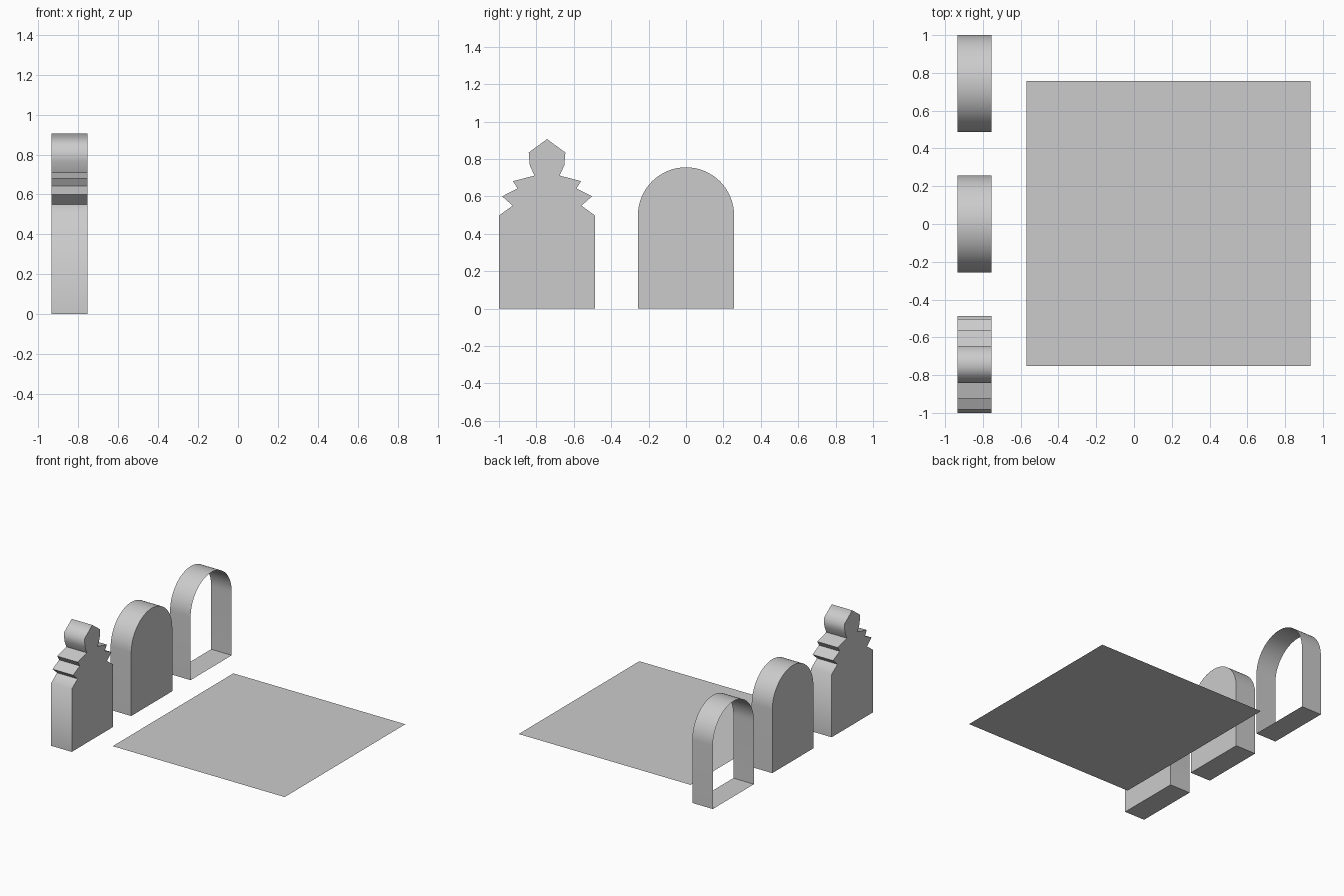
import bpy, math

if "Cube" in bpy.data.objects:
    bpy.data.objects.remove(bpy.data.objects["Cube"])

X0, X1 = -0.935, -0.755   # shared thickness span of the three uprights


def make_object(name, verts, faces):
    mesh = bpy.data.meshes.new(name)
    mesh.from_pydata(verts, [], faces)
    mesh.update()
    obj = bpy.data.objects.new(name, mesh)
    bpy.context.collection.objects.link(obj)
    return obj


def upright(name, half, yc, capped=True):
    """Mirror a half outline (half width, z), bottom to tip, and extrude it along x."""
    right = [(w, z) for w, z in half]
    left = [(-w, z) for w, z in reversed(half) if w > 1e-5]
    loop = right + left                       # counter-clockwise seen from +x
    n = len(loop)
    verts = [(x, yc + y, z) for x in (X0, X1) for y, z in loop]
    faces = [(i, (i + 1) % n, n + (i + 1) % n, n + i) for i in range(n)]
    if capped:
        faces += [tuple(range(n, 2 * n)), tuple(reversed(range(n)))]
    obj = make_object(name, verts, faces)
    bpy.ops.object.select_all(action='DESELECT')
    obj.select_set(True)
    bpy.context.view_layer.objects.active = obj
    bpy.ops.object.shade_smooth_by_angle(angle=math.radians(75))
    return obj


# Round arch half outline
W, SPRING, STEPS = 0.257, 0.498, 16
arch = [(W, 0.0)]
for i in range(STEPS + 1):
    a = math.pi / 2 * i / STEPS
    arch.append((W * math.cos(a), SPRING + W * math.sin(a)))

# Stepped ornamental half outline
ornate = [(0.257, 0), (0.257, 0.497), (0.184, 0.55), (0.24, 0.60), (0.157, 0.642),
          (0.182, 0.681), (0.067, 0.711), (0.092, 0.765), (0.098, 0.834), (0, 0.906)]

upright("ornate_block", ornate, -0.743)
upright("arch_block", arch, 0.0)
upright("open_arch_frame", arch, 0.743, capped=False)

# Flat ground panel
make_object("floor_panel",
            [(-0.57, -0.752, 0), (0.935, -0.752, 0), (0.935, 0.756, 0), (-0.57, 0.756, 0)],
            [(0, 1, 2, 3)])
